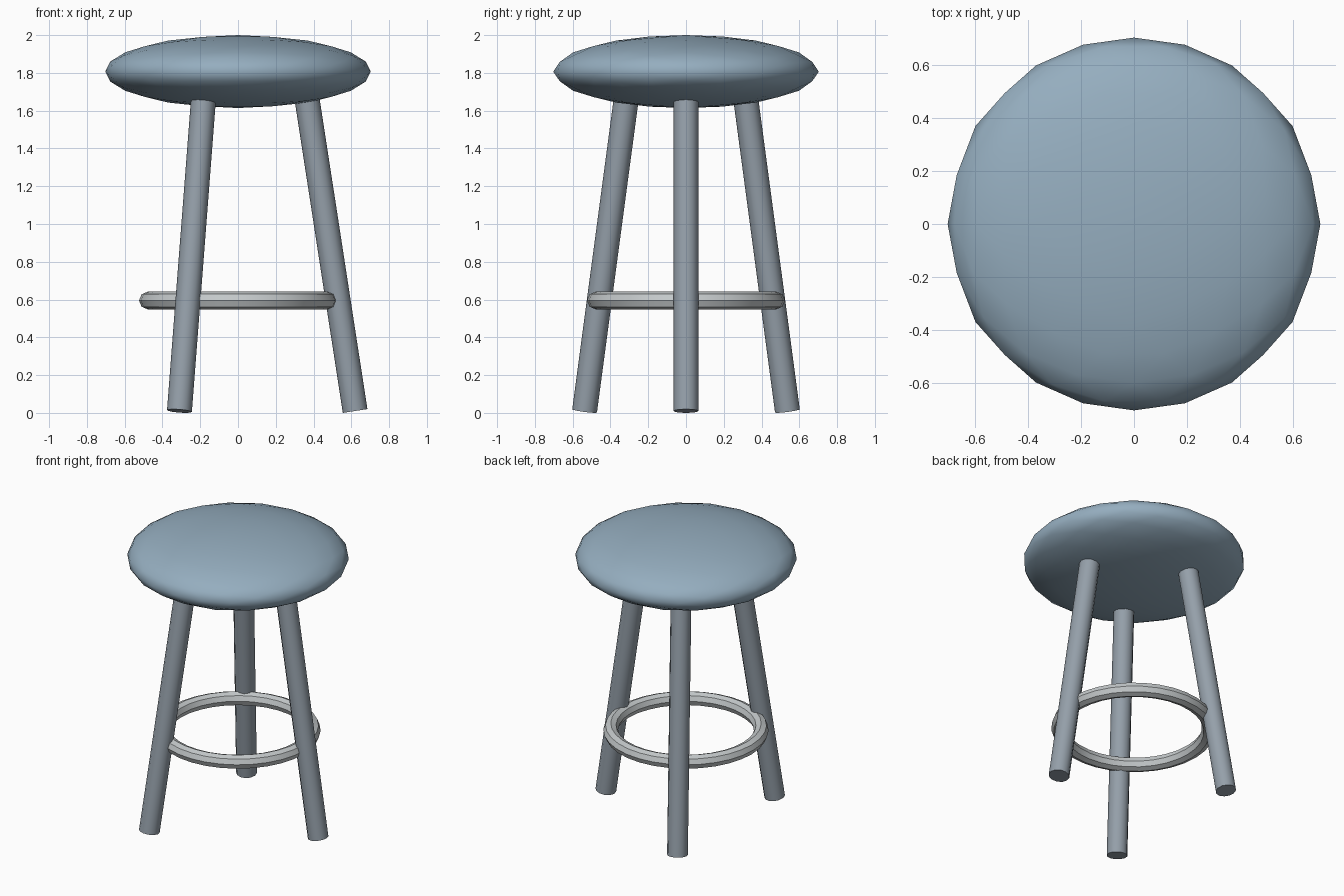
import bpy, bmesh, math
from mathutils import Vector, Matrix

if "Cube" in bpy.data.objects:
    bpy.data.objects.remove(bpy.data.objects["Cube"])

SEAT_COL = None


def add_object(name, bm, angle):
    bmesh.ops.recalc_face_normals(bm, faces=bm.faces)
    me = bpy.data.meshes.new(name)
    bm.to_mesh(me)
    bm.free()
    ob = bpy.data.objects.new(name, me)
    bpy.context.collection.objects.link(ob)
    bpy.ops.object.select_all(action='DESELECT')
    ob.select_set(True)
    bpy.context.view_layer.objects.active = ob
    bpy.ops.object.shade_smooth_by_angle(angle=math.radians(angle))
    return ob


def paint(ob, name, color):
    mat = bpy.data.materials.get(name) or bpy.data.materials.new(name)
    mat.diffuse_color = color
    mat.use_nodes = True
    mat.node_tree.nodes["Principled BSDF"].inputs["Base Color"].default_value = mat.diffuse_color
    ob.data.materials.append(mat)


# Seat: icosahedron with an edge on top, subdivided twice and flattened
bm = bmesh.new()
phi = (1 + math.sqrt(5)) / 2
for a in (-1, 1):
    for b in (-phi, phi):
        for p in ((a, b, 0), (0, a, b), (b, 0, a)):
            bm.verts.new(Vector(p).normalized())
bmesh.ops.convex_hull(bm, input=bm.verts)
for _ in range(2):
    bmesh.ops.subdivide_edges(bm, edges=bm.edges[:], cuts=1, use_grid_fill=True)
    for v in bm.verts:
        v.co.normalize()
bmesh.ops.scale(bm, vec=(0.703, 0.703, 0.193), verts=bm.verts)
bmesh.ops.translate(bm, vec=(0, 0, 1.807), verts=bm.verts)
seat = add_object("seat", bm, 60)
paint(seat, "seat_blue", (0.30, 0.42, 0.52, 1))

# Three splayed legs
for i, name in enumerate(("right_leg", "back_leg", "front_leg")):
    turn = Matrix.Rotation(math.radians(120 * i), 4, 'Z')
    foot, top = Vector((0.62, 0, 0.01)), Vector((0.367, 0, 1.652))
    axis = top - foot
    tilt = Matrix.Rotation(math.atan2(axis.x, axis.z), 4, 'Y')
    bm = bmesh.new()
    bmesh.ops.create_cone(bm, cap_ends=True, segments=12, radius1=0.066,
                          radius2=0.066, depth=axis.length,
                          matrix=turn @ Matrix.Translation((foot + top) / 2) @ tilt)
    leg = add_object(name, bm, 40)
    paint(leg, "leg_grey_blue", (0.30, 0.35, 0.40, 1))

# Foot ring: octagonal section swept round a circle
bm = bmesh.new()
N, M, R, r = 32, 8, 0.477, 0.047
rings = []
for i in range(N):
    t = 2 * math.pi * i / N
    ring = []
    for j in range(M):
        s = 2 * math.pi * j / M
        d = R + r * math.cos(s)
        ring.append(bm.verts.new((d * math.cos(t), d * math.sin(t), 0.595 + r * math.sin(s))))
    rings.append(ring)
for i in range(N):
    a, b = rings[i], rings[(i + 1) % N]
    for j in range(M):
        k = (j + 1) % M
        bm.faces.new((a[j], b[j], b[k], a[k]))
foot_ring = add_object("foot_ring", bm, 30)
paint(foot_ring, "ring_grey", (0.55, 0.58, 0.59, 1))
